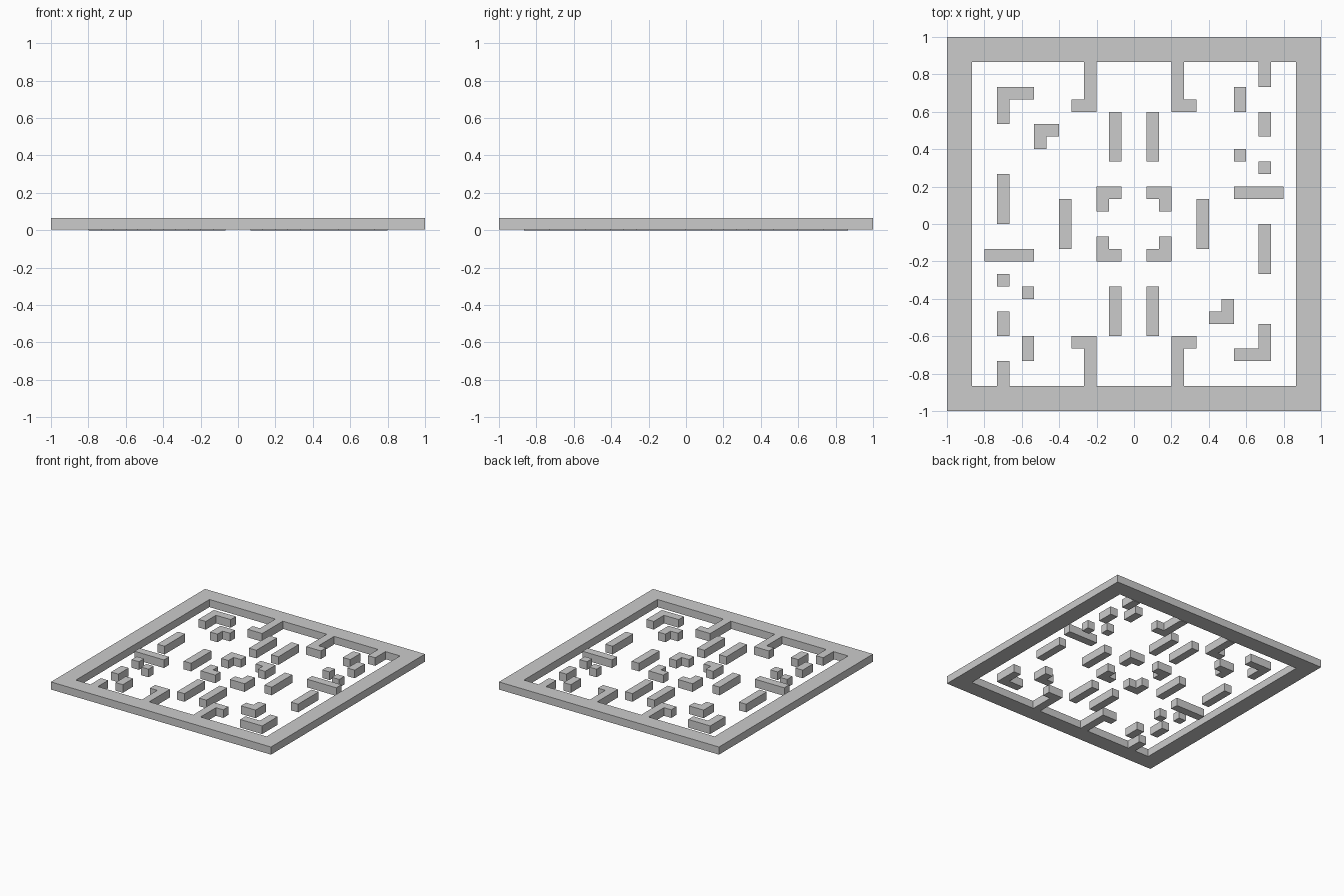
import bpy, bmesh

if "Cube" in bpy.data.objects:
    bpy.data.objects.remove(bpy.data.objects["Cube"])

U = 2 / 30          # maze cell size
TOP = U             # wall height
FRAME_BASE = 0.004  # the border sits a hair above the blocks' undersides


def finish(name, bm):
    bmesh.ops.recalc_face_normals(bm, faces=bm.faces)
    mesh = bpy.data.meshes.new(name)
    bm.to_mesh(mesh)
    bm.free()
    bpy.context.collection.objects.link(bpy.data.objects.new(name, mesh))


def wall(name, outline, sx=1, sy=1):
    """Extrude a footprint given in cells, optionally mirrored."""
    bm = bmesh.new()
    face = bm.faces.new([bm.verts.new((x * U * sx, y * U * sy, 0)) for x, y in outline])
    ext = bmesh.ops.extrude_face_region(bm, geom=[face])
    top = [v for v in ext["geom"] if isinstance(v, bmesh.types.BMVert)]
    bmesh.ops.translate(bm, verts=top, vec=(0, 0, TOP))
    finish(name, bm)


def bar(x0, x1, y0, y1):
    return [(x0, y0), (x1, y0), (x1, y1), (x0, y1)]


# Outer border: square ring
bm = bmesh.new()
rings = [[bm.verts.new((sx * r * U, sy * r * U, z))
          for sx, sy in ((-1, -1), (1, -1), (1, 1), (-1, 1))]
         for r, z in ((15, FRAME_BASE), (15, TOP), (13, TOP), (13, FRAME_BASE))]
for i in range(4):
    a, b = rings[i], rings[(i + 1) % 4]
    for j in range(4):
        k = (j + 1) % 4
        bm.faces.new((a[j], a[k], b[k], b[j]))
finish("border_wall", bm)

# Walls repeated in all four quadrants
quad_walls = {
    "hooked_wall": [(3, 13), (3, 9), (5, 9), (5, 10), (4, 10), (4, 13)],
    "lane_wall": bar(1, 2, 5, 9),
    "centre_corner": [(1, 3), (1, 2), (2, 2), (2, 1), (3, 1), (3, 3)],
}
for name, outline in quad_walls.items():
    for sx in (-1, 1):
        for sy in (-1, 1):
            wall(name, outline, sx, sy)

# Walls repeated by a half turn about the centre
turned_walls = {
    "centre_side_wall": bar(-6, -5, -2, 2),
    "large_corner": [(-11, 8), (-10, 8), (-10, 10), (-8, 10), (-8, 11), (-11, 11)],
    "small_corner": [(-8, 6), (-7, 6), (-7, 7), (-6, 7), (-6, 8), (-8, 8)],
    "side_wall": bar(-11, -10, 0, 4),
    "cross_wall": bar(-12, -8, -3, -2),
    "outer_post": bar(-11, -10, -5, -4),
    "inner_post": bar(-9, -8, -6, -5),
    "outer_short_wall": bar(-11, -10, -9, -7),
    "inner_short_wall": bar(-9, -8, -11, -9),
    "border_stub": bar(-11, -10, -13, -11),
}
for name, outline in turned_walls.items():
    for s in (1, -1):
        wall(name, outline, s, s)
